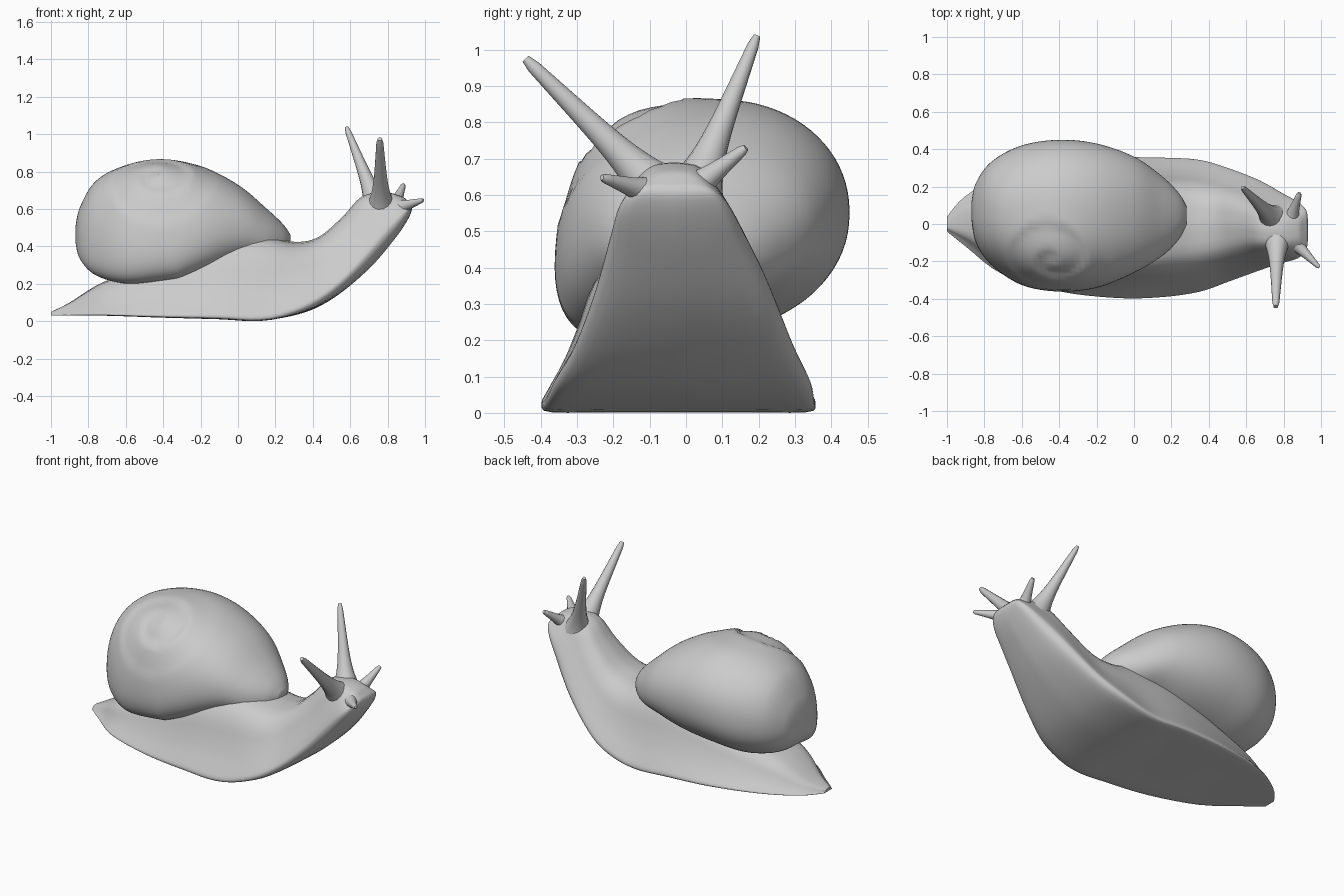
import bpy, bmesh, math
from mathutils import Vector

cube = bpy.data.objects.get("Cube")
if cube:
    bpy.data.objects.remove(cube, do_unlink=True)

grey = bpy.data.materials.new("soft grey")
grey.use_nodes = True
tone = (0.6, 0.6, 0.6, 1)
grey.diffuse_color = tone
grey.node_tree.nodes["Principled BSDF"].inputs["Base Color"].default_value = tone


def refine(rows, steps):
    """Catmull-Rom interpolation of a table of section values."""
    out = []
    for i in range(len(rows) - 1):
        a, b = rows[max(i - 1, 0)], rows[i]
        c, d = rows[i + 1], rows[min(i + 2, len(rows) - 1)]
        for s in range(steps):
            t = s / steps
            out.append([q + 0.5 * t * (r - p + t * (2 * p - 5 * q + 4 * r - w
                        + t * (3 * (q - r) + w - p)))
                        for p, q, r, w in zip(a, b, c, d)])
    return out + [list(rows[-1])]


def loft(name, rings, angle):
    bm = bmesh.new()
    loops = [[bm.verts.new(p) for p in ring] for ring in rings]
    n = len(loops[0])
    for a, b in zip(loops, loops[1:]):
        for j in range(n):
            k = (j + 1) % n
            bm.faces.new((a[j], a[k], b[k], b[j]))
    bm.faces.new(loops[0])
    bm.faces.new(loops[-1])
    bmesh.ops.recalc_face_normals(bm, faces=bm.faces)
    mesh = bpy.data.meshes.new(name)
    bm.to_mesh(mesh)
    bm.free()
    mesh.materials.append(grey)
    obj = bpy.data.objects.new(name, mesh)
    bpy.context.collection.objects.link(obj)
    bpy.ops.object.select_all(action="DESELECT")
    obj.select_set(True)
    bpy.context.view_layer.objects.active = obj
    bpy.ops.object.shade_smooth_by_angle(angle=math.radians(angle))


# Body: sole x, sole z, back x, back z, right edge y, left edge y
body_rows = [
    (-1, .03, -1, .05, -.04, .04),
    (-.9, .03, -.9, .1, -.12, .15),
    (-.7, .03, -.72, .21, -.27, .26),
    (-.4, .02, -.42, .32, -.36, .33),
    (-.1, .012, -.12, .44, -.395, .355),
    (.12, .003, .12, .46, -.393, .355),
    (.35, .045, .3, .425, -.365, .345),
    (.52, .13, .43, .45, -.31, .3),
    (.7, .28, .56, .56, -.25, .235),
    (.83, .43, .66, .665, -.21, .165),
    (.9, .53, .78, .69, -.185, .12),
    (.93, .595, .87, .67, -.14, .075),
    (.925, .625, .9, .65, -.08, .02),
]
# Half cross-sections (across, up): flat sole behind, rounded throat in front
flat = refine([(0, 0), (.5, 0), (.93, 0), (1, .04), (.95, .13), (.84, .3),
               (.74, .5), (.62, .77), (.4, .95), (0, 1)], 3)
throat = refine([(0, 0), (.5, .03), (.85, .09), (.98, .2), (.97, .3), (.87, .45),
                 (.74, .62), (.6, .8), (.38, .95), (0, 1)], 3)

rings = []
for sx, sz, bx, bz, y0, y1 in refine(body_rows, 4):
    k = max(0, min(.9, (sx - .2) / .6))
    half = [(a + (c - a) * k, b + (d - b) * k)
            for (a, b), (c, d) in zip(flat, throat)]
    section = half + [(-u, v) for u, v in reversed(half[1:-1])]
    rings.append([(sx + (bx - sx) * v,
                   (y0 + y1) / 2 + u * (y1 - y0) / 2,
                   sz + (bz - sz) * v) for u, v in section])
loft("body", rings, 50)

# Shell: x, right y, left y, bottom z, top z
shell_rows = [
    (-.87, .03, .11, .43, .5),
    (-.845, -.1, .22, .34, .61),
    (-.76, -.22, .335, .26, .75),
    (-.6, -.325, .42, .22, .835),
    (-.4, -.36, .45, .235, .865),
    (-.2, -.34, .43, .26, .83),
    (0, -.26, .36, .3, .73),
    (.15, -.17, .255, .31, .605),
    (.24, -.08, .165, .35, .52),
    (.282, .0, .09, .4, .46),
]
apex = Vector((-.43, -.19, .78))
axis = Vector((0, -.62, .78)).normalized()
side = Vector((1, 0, 0))
rise = axis.cross(side)


def coil(p):
    """Raise a shallow spiral step around the apex."""
    d = p - apex
    a, b = d.dot(side), d.dot(rise)
    r = math.hypot(a, b)
    if r > .34 or d.dot(axis) < -.35:
        return p
    phase = (r / .15 - math.atan2(b, a) / math.tau) % 1
    step = (1 - phase) if phase > .15 else phase / .15 * .85
    fade = min(1, (.34 - r) / .15)
    return p + axis * (.02 * (step - .5) * fade)


def squared(c):
    """Slightly fuller than an ellipse."""
    return math.copysign(abs(c) ** .93, c)


rings = []
for x, y0, y1, z0, z1 in refine(shell_rows, 8):
    ring = []
    for j in range(80):
        t = math.tau * j / 80
        u, v = squared(math.cos(t)), squared(math.sin(t))
        low = min(u, 0) ** 2 * (1 - v) / 2 * max(0, min(1, .2 - x * 2.5))
        sag = -.35 * (z1 - z0) * low
        lean = .04 * (z1 - z0) * v * (1 - max(u, 0))
        ring.append(coil(Vector((x, (y0 + y1) / 2 + u * (y1 - y0) / 2 + lean,
                                 (z0 + z1) / 2 + v * (z1 - z0) / 2 + sag))))
    rings.append(ring)
loft("shell", rings, 60)


# Tentacles: tapered stalks with flared roots
def tentacle(name, root, tip, wide, thin):
    root, tip = Vector(root), Vector(tip)
    turn = (tip - root).to_track_quat("Z", "Y")
    rings = []
    for i in range(17):
        t = i / 16
        r = thin + (wide - thin) * (.45 * (1 - t) + .55 * (1 - t) ** 6)
        if i == 16:
            r *= .7
        rings.append([root.lerp(tip, t) + turn @ Vector(
            (r * math.cos(math.tau * j / 14), r * math.sin(math.tau * j / 14), 0))
            for j in range(14)])
    loft(name, rings, 50)


tentacle("left_eye_stalk", (.745, .025, .61), (.58, .195, 1.037), .085, .014)
tentacle("right_eye_stalk", (.765, -.075, .61), (.758, -.442, .975), .085, .017)
tentacle("left_feeler", (.83, .0, .6), (.885, .165, .73), .075, .013)
tentacle("right_feeler", (.84, -.08, .6), (.99, -.232, .648), .075, .011)
